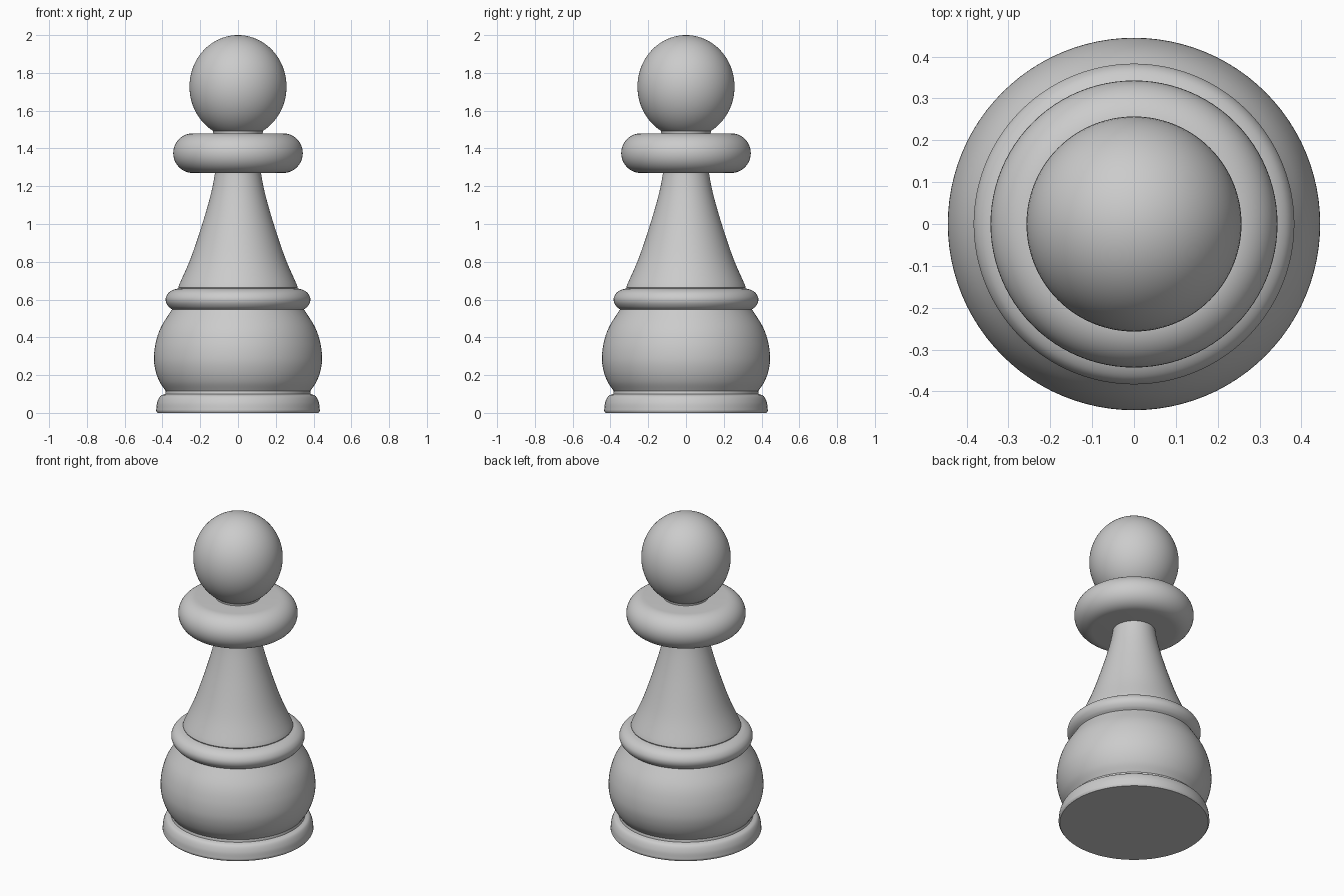
import bpy
import bmesh
import math
from mathutils import Vector

cube = bpy.data.objects.get("Cube")
if cube:
    bpy.data.objects.remove(cube, do_unlink=True)

SIDES = 96

grey = bpy.data.materials.new("matte grey")
grey.use_nodes = True
colour = (0.6, 0.6, 0.6, 1)
grey.diffuse_color = colour
grey.node_tree.nodes["Principled BSDF"].inputs["Base Color"].default_value = colour


def smooth_curve(points, steps=8):
    """Catmull-Rom curve through (radius, height) points."""
    pts = [Vector(p) for p in points]
    pts = [2 * pts[0] - pts[1]] + pts + [2 * pts[-1] - pts[-2]]
    out = []
    for a, b, c, d in zip(pts, pts[1:], pts[2:], pts[3:]):
        for i in range(steps):
            t = i / steps
            out.append((2 * b + (c - a) * t + (2 * a - 5 * b + 4 * c - d) * t**2
                        + (3 * b - a - 3 * c + d) * t**3) / 2)
    return out + [pts[-2]]


def arc(r, z, rx, rz, start, end, steps=24):
    """Elliptical arc of profile points, angles in degrees."""
    angles = [math.radians(start + (end - start) * i / steps) for i in range(steps + 1)]
    return [(r + rx * math.cos(a), z + rz * math.sin(a)) for a in angles]


def lathe(name, profile):
    """Turn a bottom-to-top profile around z, closed at both ends."""
    points = [(0, profile[0][1])] + list(profile) + [(0, profile[-1][1])]
    bm = bmesh.new()
    verts = [bm.verts.new((max(p[0], 0), 0, p[1])) for p in points]
    edges = [bm.edges.new(pair) for pair in zip(verts, verts[1:])]
    bmesh.ops.spin(bm, geom=verts + edges, cent=(0, 0, 0), axis=(0, 0, 1),
                   angle=math.tau, steps=SIDES, use_duplicate=False)
    bmesh.ops.remove_doubles(bm, verts=bm.verts, dist=0.0002)
    bmesh.ops.recalc_face_normals(bm, faces=bm.faces)
    mesh = bpy.data.meshes.new(name)
    bm.to_mesh(mesh)
    bm.free()
    mesh.materials.append(grey)
    obj = bpy.data.objects.new(name, mesh)
    bpy.context.collection.objects.link(obj)
    bpy.ops.object.select_all(action="DESELECT")
    obj.select_set(True)
    bpy.context.view_layer.objects.active = obj
    bpy.ops.object.shade_smooth_by_angle(angle=math.radians(35))


# Foot with a rounded shoulder, and the narrow groove above it
lathe("foot", [(0.426, 0), (0.433, 0.01)]
      + smooth_curve([(0.433, 0.015), (0.428, 0.055), (0.412, 0.088), (0.385, 0.1)]))
lathe("foot_groove", [(0.385, 0.09), (0.385, 0.105), (0.38, 0.125)])

# Bulging lower body
lathe("belly", smooth_curve([(0.382, 0.115), (0.415, 0.165), (0.437, 0.225), (0.445, 0.29),
                             (0.436, 0.37), (0.407, 0.455), (0.345, 0.555)]))

# Ring on top of the belly
lathe("belly_ring", smooth_curve([(0.345, 0.545), (0.367, 0.562), (0.381, 0.585), (0.382, 0.61),
                                  (0.368, 0.635), (0.342, 0.652), (0.31, 0.66)]))

# Tapering stem
lathe("stem", [(0.31, 0.65), (0.316, 0.665)]
      + smooth_curve([(0.313, 0.675), (0.25, 0.82), (0.189, 1.0), (0.146, 1.15),
                      (0.125, 1.25), (0.12, 1.3)]))

# Thick rounded collar
lathe("collar", arc(0.238, 1.375, 0.105, 0.105, -90, 90))

# Head, slightly taller than wide, with its short neck
lathe("head_neck", [(0.13, 1.46), (0.13, 1.482), (0.135, 1.5)])
lathe("head", arc(0, 1.727, 0.257, 0.273, -90, 90, 40))
